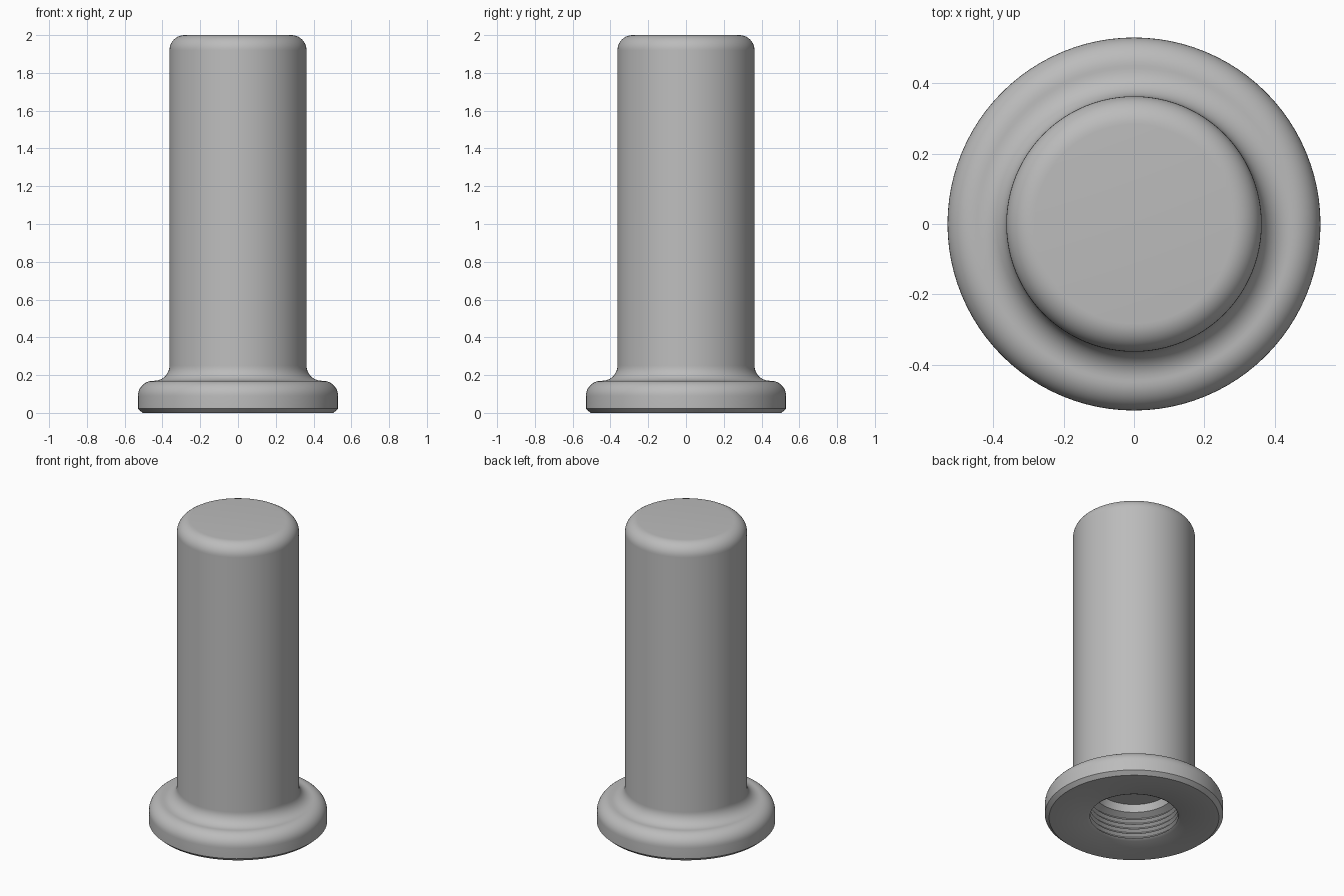
import bpy
import bmesh
from math import cos, sin, pi, radians
from mathutils import Vector

cube = bpy.data.objects.get("Cube")
if cube:
    bpy.data.objects.remove(cube, do_unlink=True)

SEGMENTS = 96


def arc(cx, cz, rx, rz, start, end, steps=10):
    """Points on an elliptical arc, angles in degrees."""
    angles = [radians(start + (end - start) * i / steps) for i in range(steps + 1)]
    return [(cx + rx * cos(a), cz + rz * sin(a)) for a in angles]


def lathe(name, profile, material):
    """Revolve a radius/height profile about the z axis."""
    bm = bmesh.new()
    verts = [bm.verts.new((r, 0, z)) for r, z in profile]
    edges = [bm.edges.new(pair) for pair in zip(verts, verts[1:])]
    bmesh.ops.spin(bm, geom=verts + edges, cent=(0, 0, 0), axis=(0, 0, 1),
                   angle=2 * pi, steps=SEGMENTS)
    bmesh.ops.remove_doubles(bm, verts=bm.verts, dist=0.0002)
    bmesh.ops.recalc_face_normals(bm, faces=bm.faces)
    mesh = bpy.data.meshes.new(name)
    bm.to_mesh(mesh)
    bm.free()
    mesh.materials.append(material)
    obj = bpy.data.objects.new(name, mesh)
    bpy.context.collection.objects.link(obj)
    bpy.ops.object.select_all(action='DESELECT')
    obj.select_set(True)
    bpy.context.view_layer.objects.active = obj
    bpy.ops.object.shade_smooth_by_angle(angle=radians(30))
    return obj


grey = bpy.data.materials.new("plain_grey")
grey.use_nodes = True
colour = (0.5, 0.5, 0.5, 1)
grey.diffuse_color = colour
grey.node_tree.nodes["Principled BSDF"].inputs["Base Color"].default_value = colour

# Blind socket: flat end, short cone, ledge
socket = [(0, 0.22), (0.225, 0.22), (0.24, 0.175), (0.26, 0.165)]

# Thread ridges down to the mouth
pitch = 0.032
for i in range(5):
    top = 0.165 - i * pitch
    socket += [(0.28, top - pitch * 0.3), (0.28, top - pitch * 0.5),
               (0.262, top - pitch * 0.85)]
socket += [(0.28, 0)]

# Flange with chamfered foot and rounded shoulder
flange = [(0.505, 0), (0.53, 0.022)] + arc(0.45, 0.09, 0.08, 0.08, 0, 90)

# Concave fillet, shaft and rounded cap
shaft = arc(0.443, 0.25, 0.08, 0.08, 270, 180)
cap = arc(0.283, 1.92, 0.08, 0.08, 0, 90) + [(0, 2)]

lathe("threaded_stud_sleeve", socket + flange + shaft + cap, grey)
